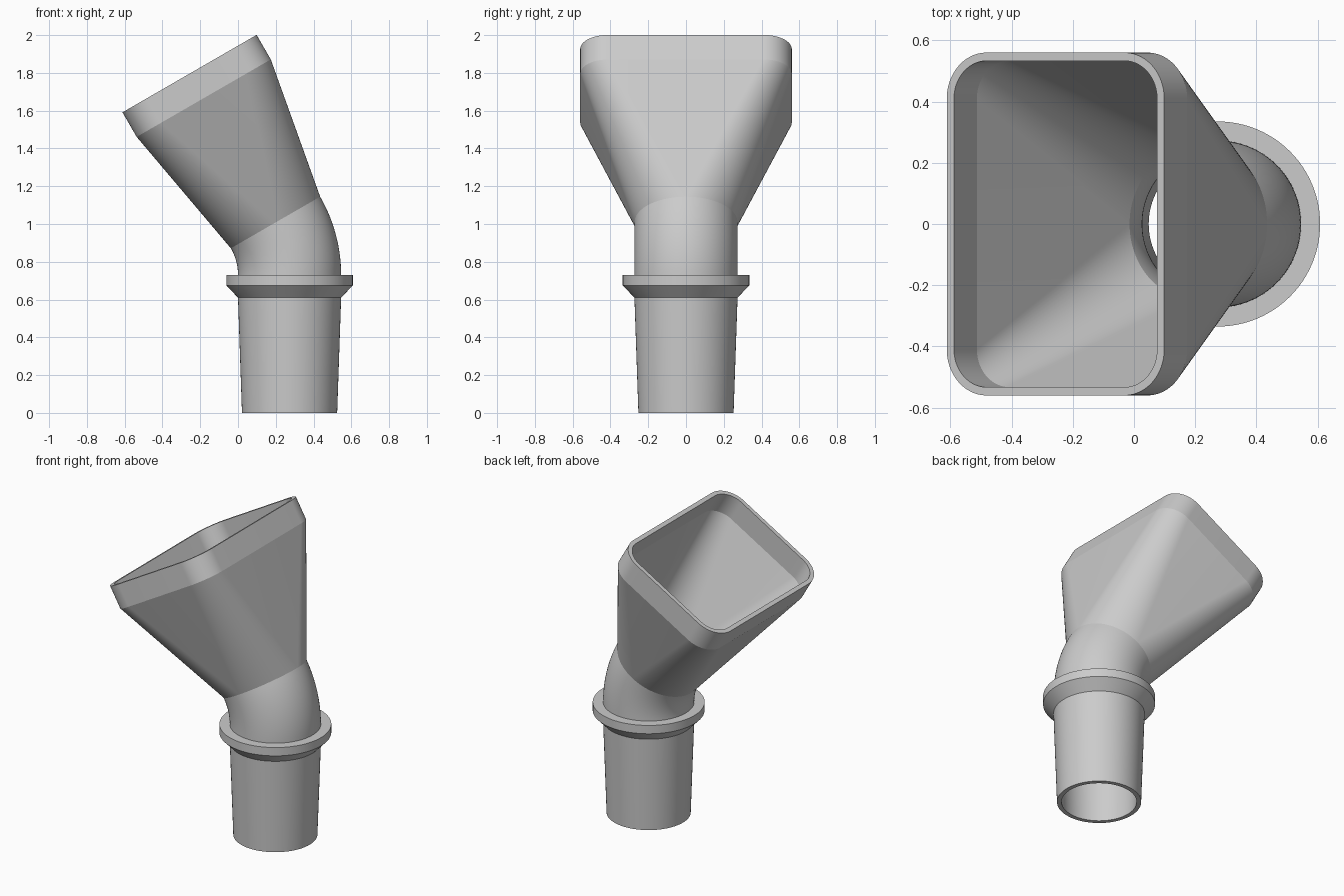
import bpy, bmesh, math

if "Cube" in bpy.data.objects:
    bpy.data.objects.remove(bpy.data.objects["Cube"], do_unlink=True)

grey = bpy.data.materials.new("plain grey")
grey.use_nodes = True
grey.diffuse_color = (0.6, 0.6, 0.6, 1)
grey.node_tree.nodes["Principled BSDF"].inputs["Base Color"].default_value = (0.6, 0.6, 0.6, 1)

QUARTER = 24                  # segments per quarter turn
AXIS_X = 0.273                # pipe centre line
BEND = math.radians(30)
BEND_R = 0.556
BEND_Z = 0.73
WALL = 0.027
PIPE_R = 0.273


def ring(center, tilt, hx, hy, r):
    """Rounded rectangle (a circle when hx = hy = r), tilted about the y axis."""
    pts = []
    for k, (sx, sy) in enumerate([(1, 1), (-1, 1), (-1, -1), (1, -1)]):
        for i in range(QUARTER + 1):
            a = (k + i / QUARTER) * math.pi / 2
            u = sx * (hx - r) + r * math.cos(a)
            v = sy * (hy - r) + r * math.sin(a)
            pts.append((center[0] + u * math.cos(tilt), v, center[1] + u * math.sin(tilt)))
    return pts


def circle(center, tilt, r):
    return ring(center, tilt, r, r, r)


def build(name, shells):
    """Skin each list of rings; outer walls run up, inner walls run down."""
    bm = bmesh.new()
    for rings in shells:
        loops = [[bm.verts.new(p) for p in pts] for pts in rings]
        n = len(loops[0])
        for a, b in zip(loops, loops[1:]):
            for i in range(n):
                j = (i + 1) % n
                bm.faces.new((a[i], a[j], b[j], b[i]))
    bmesh.ops.remove_doubles(bm, verts=bm.verts, dist=1e-5)
    mesh = bpy.data.meshes.new(name)
    bm.to_mesh(mesh)
    bm.free()
    mesh.materials.append(grey)
    obj = bpy.data.objects.new(name, mesh)
    bpy.context.collection.objects.link(obj)
    bpy.ops.object.select_all(action='DESELECT')
    obj.select_set(True)
    bpy.context.view_layer.objects.active = obj
    bpy.ops.object.shade_smooth_by_angle(angle=math.radians(8))
    return obj


# Tapered pipe with its stop collar: bore downwards, then outside upwards
pipe_profile = [(PIPE_R - WALL, BEND_Z), (PIPE_R - WALL, 0.61), (0.225, 0), (0.252, 0),
                (PIPE_R, 0.61), (0.335, 0.675), (0.335, BEND_Z), (PIPE_R, BEND_Z)]
build("tapered_pipe", [[circle((AXIS_X, z), 0, r) for r, z in pipe_profile]])


# Elbow swept along the bend
def bend_point(t):
    return (AXIS_X - BEND_R * (1 - math.cos(t)), BEND_Z + BEND_R * math.sin(t))


angles = [BEND * i / 16 for i in range(17)]
outer = [circle(bend_point(t), t, PIPE_R) for t in angles]
inner = [circle(bend_point(t), t, PIPE_R - WALL) for t in reversed(angles)]
build("elbow", [outer, inner])

# Hood: round throat flaring to a rounded rectangular mouth with a straight rim
throat = bend_point(BEND)


def along(d):
    return (throat[0] - d * math.sin(BEND), throat[1] + d * math.cos(BEND))


def hood_rings(inset):
    rings = [circle(throat, BEND, PIPE_R - inset)]
    for d in (0.76, 0.91):
        rings.append(ring(along(d), BEND, 0.41 - inset, 0.56 - inset, 0.15 - inset))
    return rings


build("hood", [hood_rings(0) + hood_rings(WALL)[::-1]])
